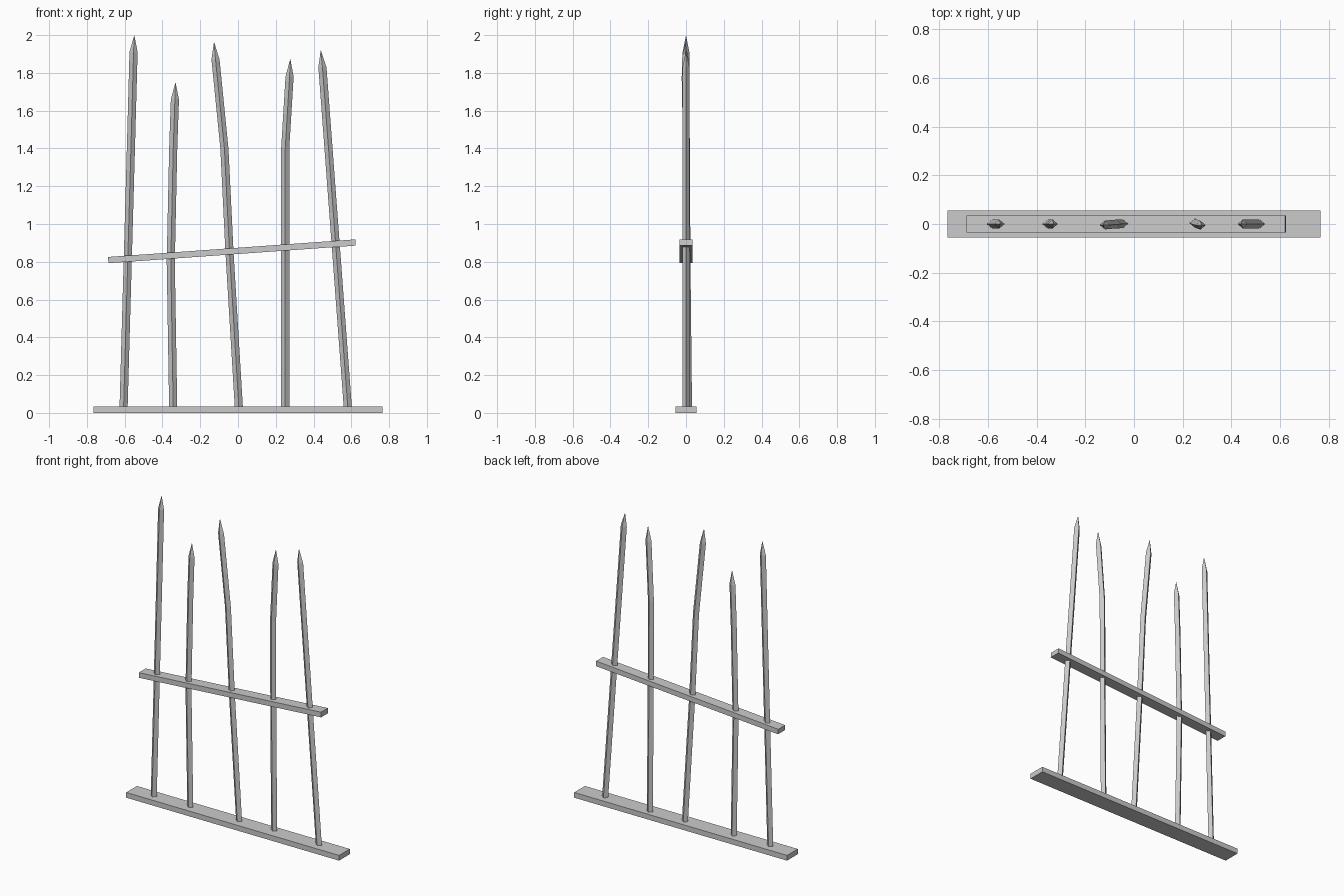
import bpy, bmesh, math

if "Cube" in bpy.data.objects:
    bpy.data.objects.remove(bpy.data.objects["Cube"])


def mesh_object(name, bm):
    bmesh.ops.recalc_face_normals(bm, faces=bm.faces)
    mesh = bpy.data.meshes.new(name)
    bm.to_mesh(mesh)
    bm.free()
    obj = bpy.data.objects.new(name, mesh)
    bpy.context.collection.objects.link(obj)
    return obj


def plank(name, size, center, tilt=0.0):
    bm = bmesh.new()
    bmesh.ops.create_cube(bm, size=1)
    bmesh.ops.scale(bm, vec=size, verts=bm.verts)
    obj = mesh_object(name, bm)
    obj.location = center
    obj.rotation_euler = (0, -tilt, 0)
    return obj


def stake(name, path, rx=0.0215, ry=0.018):
    """Diamond section swept up the path, last point is the sharp tip."""
    bm = bmesh.new()
    rings = [[bm.verts.new((x + dx * rx, y + dy * ry, z))
              for dx, dy in ((1, 0), (0, 1), (-1, 0), (0, -1))]
             for x, y, z in path[:-1]]
    tip = bm.verts.new(path[-1])
    bm.faces.new(rings[0])
    for low, high in zip(rings, rings[1:]):
        for i in range(4):
            j = (i + 1) % 4
            bm.faces.new((low[i], low[j], high[j], high[i]))
    for i in range(4):
        bm.faces.new((rings[-1][i], rings[-1][(i + 1) % 4], tip))
    return mesh_object(name, bm)


# Ground board
plank("base_board", (1.53, 0.11, 0.034), (0, 0, 0.017))

# Sloping cross rail
x0, z0, x1, z1 = -0.687, 0.809, 0.622, 0.902
plank("cross_rail", (math.hypot(x1 - x0, z1 - z0), 0.071, 0.033),
      ((x0 + x1) / 2, 0, (z0 + z1) / 2), math.atan2(z1 - z0, x1 - x0))

# Crooked sharpened stakes, left to right
paths = [
    [(-0.606, 0, 0.02), (-0.567, 0, 1.4), (-0.553, 0, 1.91), (-0.549, 0, 2.0)],
    [(-0.343, 0, 0.02), (-0.356, 0, 0.8), (-0.343, 0, 1.4), (-0.334, 0, 1.66), (-0.331, 0, 1.75)],
    [(0.005, 0.005, 0.02), (-0.045, 0.001, 0.85), (-0.072, 0, 1.4), (-0.119, -0.004, 1.87), (-0.127, -0.004, 1.965)],
    [(0.25, 0.014, 0.02), (0.25, 0.005, 0.85), (0.25, 0.003, 1.4), (0.273, -0.005, 1.78), (0.277, -0.006, 1.875)],
    [(0.582, 0, 0.02), (0.518, 0, 0.88), (0.447, 0, 1.83), (0.438, 0, 1.92)],
]
for n, path in enumerate(paths, 1):
    stake(f"stake_{n}", path)
